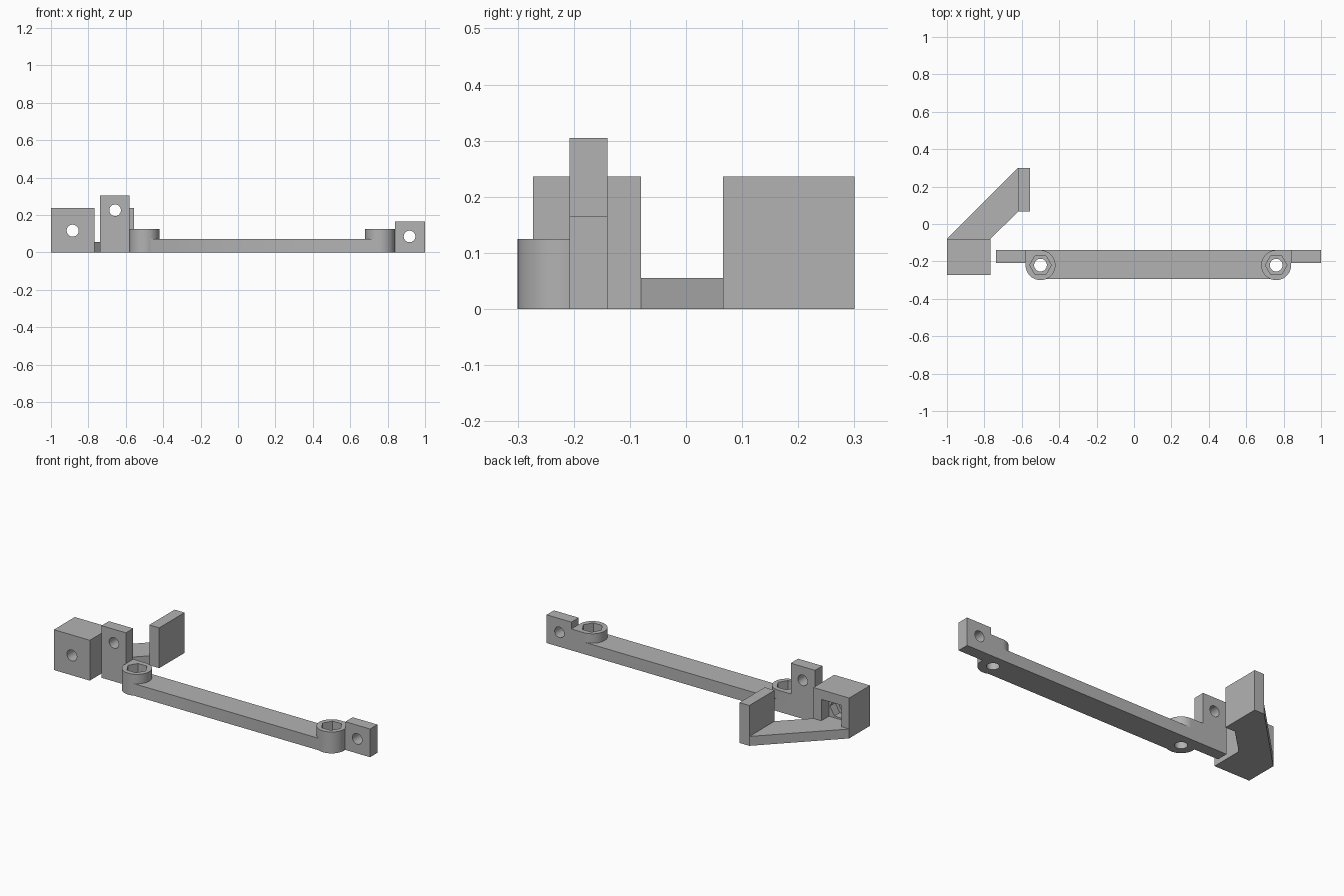
import bpy
import bmesh
from math import cos, sin, tau
from mathutils import Vector

if "Cube" in bpy.data.objects:
    bpy.data.objects.remove(bpy.data.objects["Cube"], do_unlink=True)

grey = bpy.data.materials.new("plain grey")
grey.use_nodes = True
GREY = (0.45, 0.45, 0.45, 1)
grey.diffuse_color = GREY
grey.node_tree.nodes["Principled BSDF"].inputs["Base Color"].default_value = GREY


def prism(name, outline, low, high, axis="z"):
    """Extrude a flat outline along z (xy outline) or along y (xz outline)."""
    bm = bmesh.new()
    place = (lambda a, b: (a, b, low)) if axis == "z" else (lambda a, b: (a, low, b))
    face = bm.faces.new([bm.verts.new(place(a, b)) for a, b in outline])
    grown = bmesh.ops.extrude_face_region(bm, geom=[face])["geom"]
    shift = Vector((0, 0, high - low)) if axis == "z" else Vector((0, high - low, 0))
    bmesh.ops.translate(bm, vec=shift, verts=[v for v in grown if isinstance(v, bmesh.types.BMVert)])
    bmesh.ops.recalc_face_normals(bm, faces=bm.faces)
    mesh = bpy.data.meshes.new(name)
    bm.to_mesh(mesh)
    bm.free()
    mesh.materials.append(grey)
    obj = bpy.data.objects.new(name, mesh)
    bpy.context.collection.objects.link(obj)
    return obj


def rect(a0, a1, b0, b1):
    return [(a0, b0), (a1, b0), (a1, b1), (a0, b1)]


def ring(a, b, radius, sides=48):
    return [(a + radius * cos(tau * i / sides), b + radius * sin(tau * i / sides))
            for i in range(sides)]


def combine(target, others, operation):
    for other in others:
        mod = target.modifiers.new("join", "BOOLEAN")
        mod.operation, mod.solver, mod.object = operation, "EXACT", other
        bpy.context.view_layer.objects.active = target
        bpy.ops.object.modifier_apply(modifier=mod.name)
        bpy.data.objects.remove(other, do_unlink=True)


# Long bar with a round boss and a drilled tab at each end
BACK, MID, BOLT, NUT = -0.14, -0.22, 0.034, 0.058
bar = prism("long_bar", rect(-0.5, 0.76, -0.293, BACK), 0, 0.07)
bosses, cutters = [], []
for x, near, far, height, hole_x, hole_z in (
        (-0.5, -0.58, -0.737, 0.305, -0.657, 0.225),
        (0.76, 0.84, 1.0, 0.165, 0.917, 0.085)):
    bosses.append(prism("boss", ring(x, MID, 0.08, 64), 0, 0.125))
    step = [(x, 0), (far, 0), (far, height), (near, height), (near, 0.125), (x, 0.125)]
    bosses.append(prism("tab", step, -0.208, BACK, "y"))
    cutters.append(prism("bolt_cutter", ring(x, MID, BOLT), -0.1, 0.3))
    cutters.append(prism("nut_cutter", ring(x, MID, NUT, 6), 0.05, 0.3))
    cutters.append(prism("tab_cutter", ring(hole_x, hole_z, 0.031), -0.4, 0, "y"))
combine(bar, bosses, "UNION")
combine(bar, cutters, "DIFFERENCE")

# Separate bracket: block, slanted floor plate and upright plate
bracket = prism("bracket", rect(-1, -0.768, -0.273, -0.08), 0, 0.236)
combine(bracket, [
    prism("arm", [(-1, -0.08), (-0.768, -0.08), (-0.62, 0.066), (-0.62, 0.3)], 0, 0.055),
    prism("upright", rect(-0.62, -0.556, 0.066, 0.3), 0, 0.236)], "UNION")
combine(bracket, [
    prism("pocket_cutter", rect(-0.95, -0.82, 0.055, 0.18), -0.15, -0.02, "y"),
    prism("nut_cutter", ring(-0.884, 0.116, NUT, 6), -0.2, -0.1, "y"),
    prism("bolt_cutter", ring(-0.884, 0.116, 0.032), -0.4, -0.1, "y")], "DIFFERENCE")

# Smooth round walls, crisp edges
for obj in (bar, bracket):
    bpy.ops.object.select_all(action="DESELECT")
    obj.select_set(True)
    bpy.context.view_layer.objects.active = obj
    bpy.ops.object.shade_smooth_by_angle(angle=0.5)
